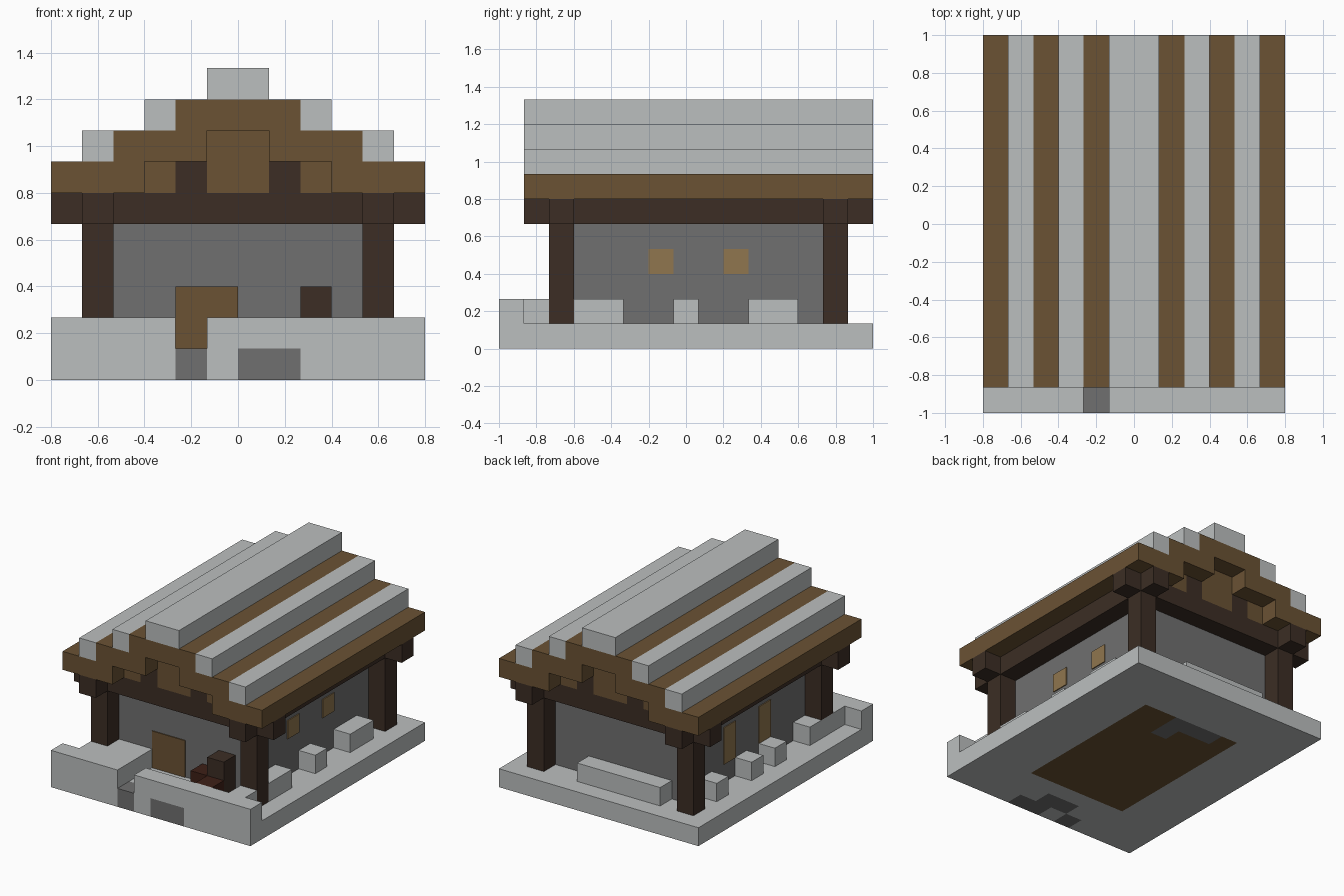
import bpy, bmesh

old = bpy.data.objects.get("Cube")
if old:
    bpy.data.objects.remove(old, do_unlink=True)

U = 2 / 15  # size of one block


def material(name, r, g, b):
    m = bpy.data.materials.new(name)
    m.diffuse_color = (r, g, b, 1)
    m.use_nodes = True
    m.node_tree.nodes["Principled BSDF"].inputs["Base Color"].default_value = (r, g, b, 1)
    return m


pale = material("pale_stone", 0.50, 0.52, 0.52)
grey = material("grey_stone", 0.16, 0.16, 0.16)
brown = material("brown_plank", 0.145, 0.085, 0.034)
dark = material("dark_timber", 0.045, 0.027, 0.018)
tan = material("tan_shutter", 0.28, 0.18, 0.077)
red = material("reddish_wood", 0.048, 0.014, 0.008)


def finish(name, bm, *mats):
    bmesh.ops.recalc_face_normals(bm, faces=bm.faces)
    mesh = bpy.data.meshes.new(name)
    bm.to_mesh(mesh)
    bm.free()
    for m in mats:
        mesh.materials.append(m)
    ob = bpy.data.objects.new(name, mesh)
    bpy.context.collection.objects.link(ob)
    return ob


def box(name, mat, x, y, z):
    """Box from (low, high) ranges given in blocks."""
    bm = bmesh.new()
    bmesh.ops.create_cube(bm, size=1)
    for v in bm.verts:
        for i, (lo, hi) in enumerate((x, y, z)):
            v.co[i] = (hi if v.co[i] > 0 else lo) * U
    return finish(name, bm, mat)


def pair(name, mat, x, y, z):
    """The same box on both sides of the house."""
    box(name + "_left", mat, x, y, z)
    box(name + "_right", mat, (-x[1], -x[0]), y, z)


# Foundation slab, one face per block, with paving and floor colours by cell
bm = bmesh.new()
bmesh.ops.create_grid(bm, x_segments=12, y_segments=15, size=1)
for v in bm.verts:
    v.co.x *= 6 * U
    v.co.y *= 7.5 * U
top = bmesh.ops.extrude_face_region(bm, geom=bm.faces[:])["geom"]
for v in top:
    if isinstance(v, bmesh.types.BMVert):
        v.co.z = U


def within(x, y, x0, x1, y0, y1):
    return x0 < x < x1 and y0 < y < y1


bm.normal_update()
for f in bm.faces:
    c = f.calc_center_median() / U
    paved = (within(c.x, c.y, -2, -1, -8, -6.5) or within(c.x, c.y, 0, 2, -8, -6.5)
             or within(c.x, c.y, -1, 1, -6.5, -5.5))
    hearth = within(c.x, c.y, -2, 1, 2.5, 4.5) and not within(c.x, c.y, -2, 0, 2.5, 3.5)
    floor = within(c.x, c.y, -3, 3, -4.5, 4.5)
    if paved or (hearth and c.z < 0.1):
        f.material_index = 1
    elif floor and c.z < 0.1:
        f.material_index = 2
finish("foundation", bm, pale, grey, brown)

# Low front yard wall
box("front_wall_a", pale, (-6, -2), (-7.5, -6.5), (1, 2))
box("front_wall_b", pale, (-1, 6), (-7.5, -6.5), (1, 2))
box("front_terrace", pale, (-5, -2), (-6.5, -4.5), (1, 2))
box("front_wall_return", pale, (4, 5), (-6.5, -5.5), (1, 2))

# Stone blocks along the sides and back
for i, y in enumerate([(-4.5, -2.5), (-0.5, 0.5), (2.5, 4.5)]):
    box(f"side_block_a{i}", pale, (4, 5), y, (1, 2))
for i, y in enumerate([-4.5, -1.5, 0.5, 3.5]):
    box(f"side_block_b{i}", pale, (-5, -4), (y, y + 1), (1, 2))
box("back_block", pale, (-3, 2), (5.5, 6.5), (1, 2))

# Wooden items beside the door
box("yard_post", dark, (2, 3), (-5.5, -4.5), (1, 3))
box("yard_step_side", red, (1, 2), (-5.5, -4.5), (1, 2))
box("yard_step_front", red, (2, 3), (-6.5, -5.5), (1, 2))

# House walls, door and windows
box("walls", grey, (-4, 4), (-4.5, 5.5), (1, 5.95))
box("door", brown, (-2, 0), (-4.55, -4.5), (1, 3))
for y in (-1.5, 1.5):
    box("window_short", tan, (4, 4.05), (y, y + 1), (3, 4))
    box("window_tall", tan, (-4.05, -4), (y, y + 1), (2, 4))

# Timber frame
for where, y in (("front", -5.5), ("back", 5.5)):
    pair(where + "_post", dark, (4, 5), (y, y + 1), (1, 5))
    box(where + "_beam", dark, (-6, 6), (y, y + 1), (5, 6))
pair("side_beam", dark, (4, 5), (-6.5, 7.5), (5, 6))

# Recessed gable filling
gable = (-5.5, 6.5)
pair("gable_outer", brown, (2, 3), gable, (6, 7))
pair("gable_timber", dark, (1, 2), gable, (6, 7))
box("gable_centre", brown, (-1, 1), gable, (6, 8))

# Stepped roof running front to back
roof = (-6.5, 7.5)
pair("roof_lower", brown, (3, 6), roof, (6, 7))
pair("roof_middle", brown, (1, 4), roof, (7, 8))
box("roof_upper", brown, (-2, 2), roof, (8, 9))
pair("roof_stone_lower", pale, (4, 5), roof, (7, 8))
pair("roof_stone_upper", pale, (2, 3), roof, (8, 9))
box("ridge", pale, (-1, 1), roof, (9, 10))
